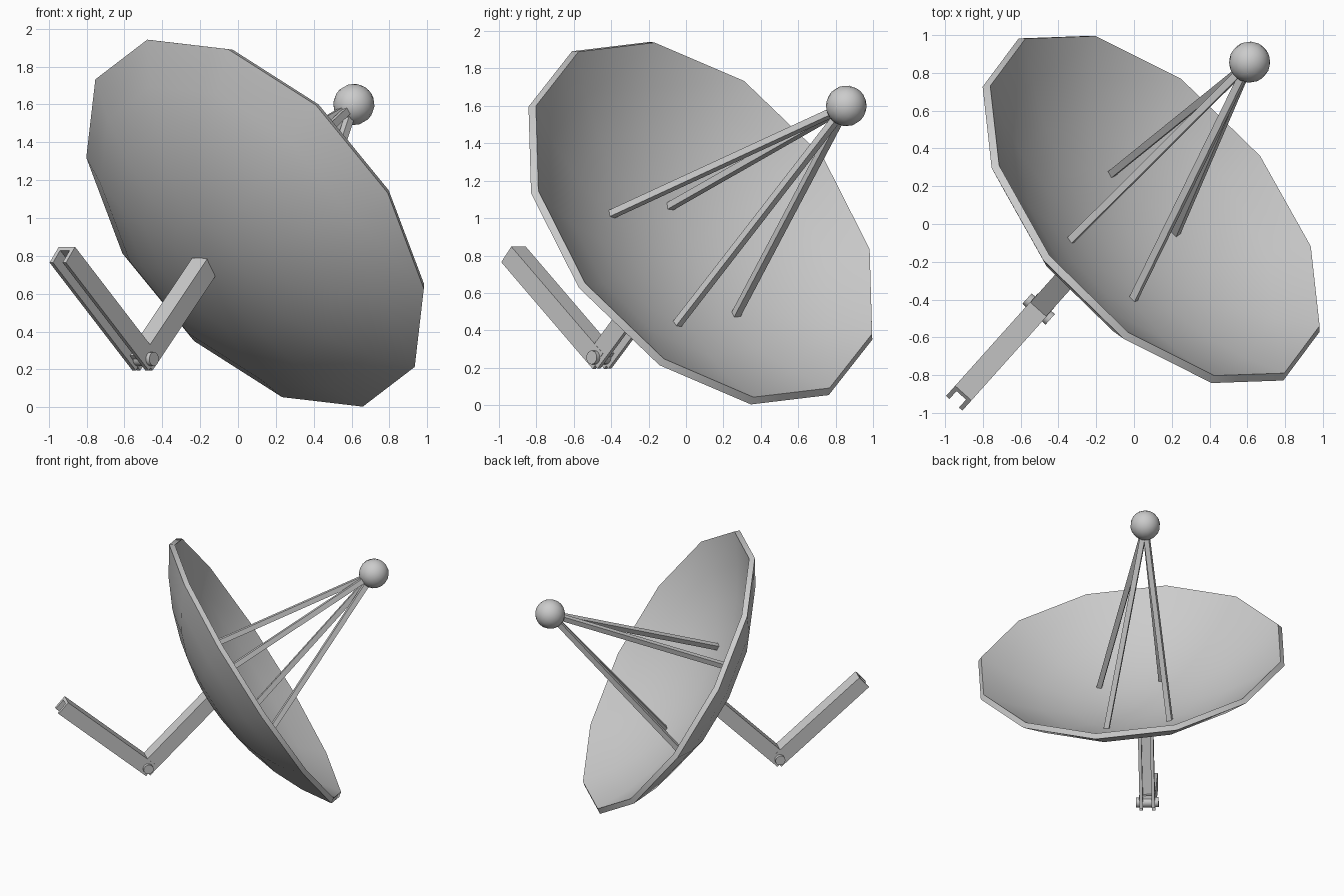
import bpy, bmesh, math
from mathutils import Vector, Matrix

if "Cube" in bpy.data.objects:
    bpy.data.objects.remove(bpy.data.objects["Cube"])

C = Vector((0.09, 0.077, 0.973))              # centre of dish rim
U = Vector((-0.57, -0.27, 0.97)).normalized()
N = U.cross(Vector((0.70, -0.905, 0.16))).normalized()   # dish facing direction
V = N.cross(U)


def frame(origin, x, y, z):
    return Matrix.Translation(origin) @ Matrix((x, y, z)).transposed().to_4x4()


def finish(bm, name, angle=0):
    bmesh.ops.recalc_face_normals(bm, faces=bm.faces[:])
    me = bpy.data.meshes.new(name)
    bm.to_mesh(me)
    bm.free()
    ob = bpy.data.objects.new(name, me)
    bpy.context.collection.objects.link(ob)
    if angle:
        bpy.ops.object.select_all(action='DESELECT')
        ob.select_set(True)
        bpy.context.view_layer.objects.active = ob
        bpy.ops.object.shade_smooth_by_angle(angle=math.radians(angle))
    return ob


def add_box(bm, m, lo, hi):
    lo, hi = Vector(lo), Vector(hi)
    size = hi - lo
    bmesh.ops.create_cube(bm, size=1, matrix=m @ Matrix.Translation((lo + hi) / 2)
                          @ Matrix.Diagonal((*size, 1)))


# Dish: thick twelve-sided spherical bowl
R, DEPTH, THICK, SIDES, RINGS = 1.156, 0.39, 0.042, 12, 5
RS = (R * R + DEPTH * DEPTH) / (2 * DEPTH)
A = math.asin(R / RS)
steps = [(RS, A * i / RINGS) for i in range(1, RINGS + 1)]
steps += [(RS - THICK, A * i / RINGS) for i in range(RINGS, 0, -1)]
bm = bmesh.new()
M = frame(C, U, V, N)
up = RS - DEPTH
rings = []
for rad, a in steps:
    rings.append([bm.verts.new(M @ Vector((
        rad * math.sin(a) * math.cos(2 * math.pi * k / SIDES),
        rad * math.sin(a) * math.sin(2 * math.pi * k / SIDES),
        up - rad * math.cos(a)))) for k in range(SIDES)])
for r0, r1 in zip(rings, rings[1:]):
    for k in range(SIDES):
        j = (k + 1) % SIDES
        bm.faces.new((r0[k], r0[j], r1[j], r1[k]))
for ring, rad in ((rings[0], RS), (rings[-1], RS - THICK)):
    pole = bm.verts.new(M @ Vector((0, 0, up - rad)))
    for k in range(SIDES):
        bm.faces.new((ring[k], ring[(k + 1) % SIDES], pole))
finish(bm, "dish", 35)

# Receiver ball
BALL = Vector((0.612, 0.857, 1.6))
bm = bmesh.new()
bmesh.ops.create_uvsphere(bm, u_segments=16, v_segments=10, radius=0.109,
                          matrix=frame(BALL, U, V, N))
finish(bm, "receiver_ball", 40)

# Four square struts from bowl to ball
feet = [(-0.01, -0.41, 1.015), (-0.34, -0.09, 1.06), (0.22, -0.05, 0.43), (-0.12, 0.265, 0.48)]
for i, foot in enumerate(feet):
    foot = Vector(foot)
    z = (BALL - foot).normalized()
    x = (U - z * U.dot(z)).normalized()
    bm = bmesh.new()
    add_box(bm, frame(foot, x, z.cross(x), z), (-0.019, -0.019, -0.015),
            (0.019, 0.019, (BALL - foot).length))
    finish(bm, f"strut_{i + 1}")

# Hinged arm: two channels, open underneath, meeting at a pin
J = Vector((-0.505, -0.45, 0.255))
H = Vector((0.667, 0.745, 0)).normalized()
P = Vector((H.y, -H.x, 0))
Z = Vector((0, 0, 1))


def channel(name, sign, degrees, length, w):
    a = math.radians(degrees)
    along = H * sign * math.cos(a) + Z * math.sin(a)
    over = Z * math.cos(a) - H * sign * math.sin(a)
    m = frame(J, along, over.cross(along), over)
    bm = bmesh.new()
    h, t = 0.055, 0.024
    prof = [(-w, -h), (-w, h), (w, h), (w, -h), (w - t, -h), (w - t, h - t),
            (t - w, h - t), (t - w, -h)]
    f = bm.faces.new([bm.verts.new(m @ Vector((-0.03, y, z))) for y, z in prof])
    ext = bmesh.ops.extrude_face_region(bm, geom=[f], use_keep_orig=True)
    bmesh.ops.translate(bm, vec=along * (length + 0.03),
                        verts=[v for v in ext["geom"] if isinstance(v, bmesh.types.BMVert)])
    finish(bm, name)


channel("outer_arm", -1, 41, 0.84, 0.058)
channel("dish_arm", 1, 45, 0.70, 0.056)

# Hinge pin
bm = bmesh.new()
bmesh.ops.create_cone(bm, cap_ends=True, segments=16, radius1=0.037, radius2=0.037,
                      depth=0.165, matrix=frame(J, H, -Z, -P) if H.cross(-Z).dot(-P) > 0 else frame(J, H, Z, P))
finish(bm, "hinge_pin", 40)
